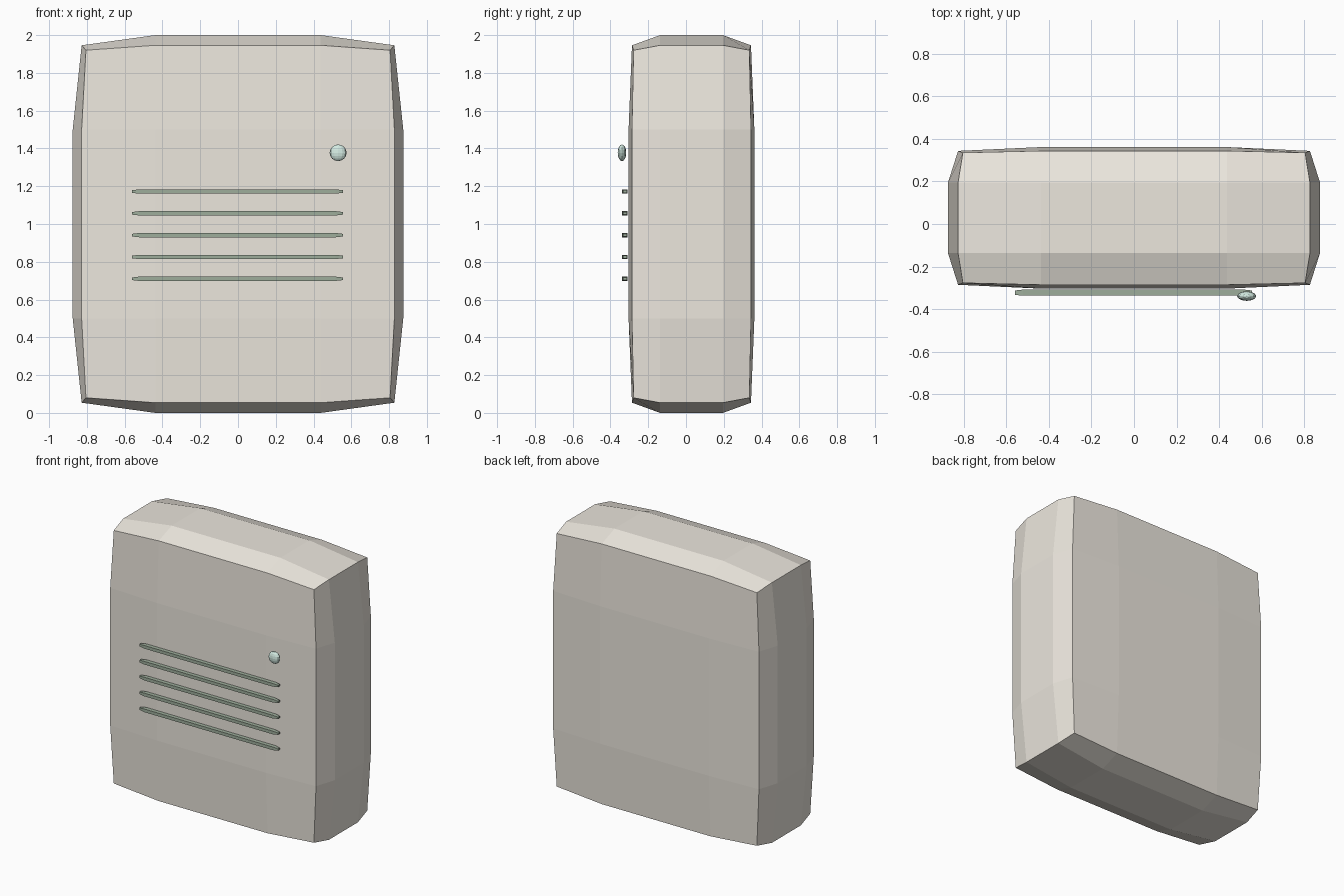
import bpy, bmesh
from mathutils import Vector

if "Cube" in bpy.data.objects:
    bpy.data.objects.remove(bpy.data.objects["Cube"])


def material(name, rgb):
    m = bpy.data.materials.new(name)
    m.diffuse_color = (*rgb, 1)
    m.use_nodes = True
    m.node_tree.nodes["Principled BSDF"].inputs["Base Color"].default_value = m.diffuse_color
    return m


def block(name, centre, half, inner, shrink, mat):
    """Box with two cuts per side; vertices on 2 or 3 outer planes are pulled in."""
    bm = bmesh.new()
    bmesh.ops.create_cube(bm, size=2)
    bmesh.ops.subdivide_edges(bm, edges=bm.edges[:], cuts=2, use_grid_fill=True)
    for v in bm.verts:
        outer = [abs(c) > 0.9 for c in v.co]
        k = shrink[sum(outer)]
        for i in range(3):
            sign = 1 if v.co[i] > 0 else -1
            v.co[i] = centre[i] + half[i] * sign * (k[i] if outer[i] else inner[i])
    bmesh.ops.recalc_face_normals(bm, faces=bm.faces[:])
    me = bpy.data.meshes.new(name)
    bm.to_mesh(me)
    bm.free()
    me.materials.append(mat)
    ob = bpy.data.objects.new(name, me)
    bpy.context.collection.objects.link(ob)
    return ob


shell = material("shell", (0.84, 0.80, 0.73))
dark = material("slat_green", (0.34, 0.42, 0.33))
pale = material("indicator_mint", (0.66, 0.84, 0.77))

# Softly bulging housing
block("housing", (0, 0.029, 1), (0.875, 0.333, 1), (0.5, 0.5, 0.5),
      {1: (1, 1, 1), 2: (0.946,) * 3, 3: (0.92,) * 3}, shell)

# Row of thin slats with tapered ends
for i in range(5):
    slat = block(f"slat_{i + 1}", (-0.003, -0.323, 0.71 + 0.1155 * i),
                 (0.558, 0.0145, 0.0115), (0.93, 0.5, 0.5),
                 {1: (1, 1, 1), 2: (1, 1, 1), 3: (1, 1, 1)}, dark)
    for v in slat.data.vertices:
        if abs(v.co.x + 0.003) > 0.54:
            v.co.y = -0.323 + (v.co.y + 0.323) * 0.7
            zc = 0.71 + 0.1155 * i
            v.co.z = zc + (v.co.z - zc) * 0.6

# Indicator button
bpy.ops.mesh.primitive_uv_sphere_add(segments=12, ring_count=8, radius=1,
                                     location=(0.53, -0.339, 1.377))
button = bpy.context.object
button.name = "indicator_button"
button.scale = (0.045, 0.0225, 0.044)
button.data.materials.append(pale)
